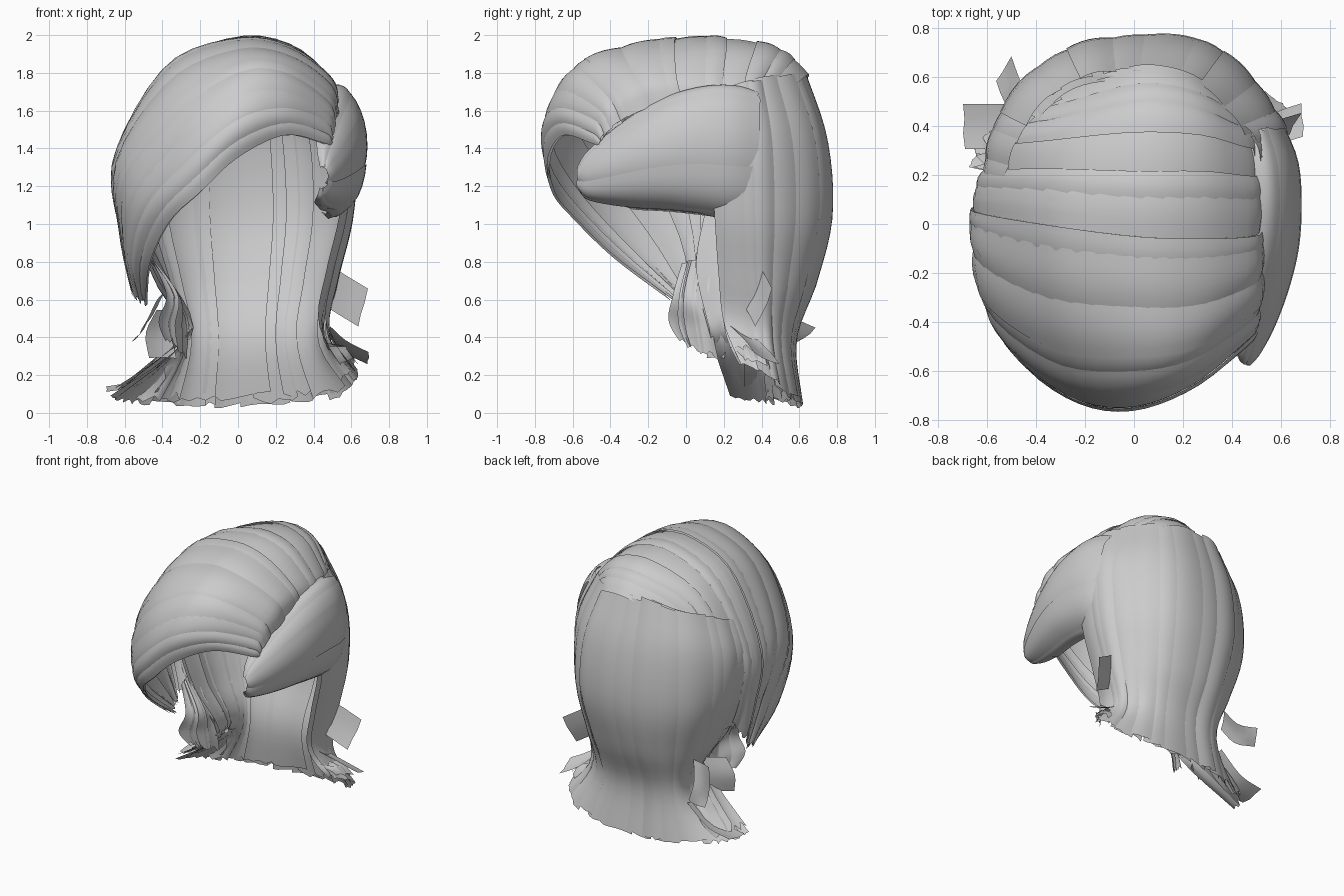
import bpy, math, random
from mathutils import Vector

random.seed(4)
CENTRE = Vector((0, 0, 1.1))


def spline(pts, t):
    """Catmull-Rom point at t in 0..1."""
    n = len(pts) - 1
    t = min(max(t, 0), 1) * n
    i = min(int(t), n - 1)
    f = t - i
    b, c = pts[i], pts[i + 1]
    a = pts[i - 1] if i > 0 else b * 2 - c
    d = pts[i + 2] if i + 2 <= n else c * 2 - b
    return 0.5 * (b * 2 + (c - a) * f + (a * 2 - b * 5 + c * 4 - d) * f * f
                  + (b * 3 - a - c * 3 + d) * f ** 3)


def surf(net, u, v):
    return spline([spline(p, v) for p in net], u)


def normal(net, u, v):
    e = 0.01
    du = surf(net, min(u + e, 1), v) - surf(net, max(u - e, 0), v)
    dv = surf(net, u, min(v + e, 1)) - surf(net, u, max(v - e, 0))
    n = du.cross(dv).normalized()
    p = surf(net, u, v) - CENTRE
    return -n if n.dot(p) < 0 else n


def locks(name, paths, count, overlap=0.2, bulge=0.009, ragged=0.03,
          start_ragged=0.02, across=6, along=24, inset=0, tilt=0.008):
    """Cover the surface through the given strand paths with overlapping locks."""
    net = [[Vector(p) for p in path] for path in paths]
    # Uneven lock widths
    cuts = [(k + (random.uniform(-.3, .3) if 0 < k < count else 0)) / count
            for k in range(count + 1)]
    verts, faces = [], []
    for k in range(count):
        u0 = max(0, cuts[k] - overlap / count)
        u1 = min(1, cuts[k + 1] + overlap / count)
        v0 = random.uniform(0, start_ragged)
        v1 = 1 - random.uniform(0, ragged)
        lift = random.uniform(-0.006, 0.006) - inset
        lean = random.uniform(-tilt, tilt)
        tips = [random.uniform(0, ragged * 0.6) for _ in range(across + 1)]
        base = len(verts)
        for j in range(along + 1):
            s = j / along
            for i in range(across + 1):
                c = i / across
                v = v0 + (v1 - v0 - tips[i]) * s
                u = u0 + (u1 - u0) * c
                h = lift + lean * (c - .5) * 2 + bulge * (math.sin(math.pi * c) - 0.6)
                verts.append(surf(net, u, v) + normal(net, u, v) * h)
        w = across + 1
        for j in range(along):
            for i in range(across):
                a = base + j * w + i
                faces.append((a, a + 1, a + w + 1, a + w))
    me = bpy.data.meshes.new(name)
    me.from_pydata(verts, [], faces)
    me.polygons.foreach_set("use_smooth", [True] * len(faces))
    ob = bpy.data.objects.new(name, me)
    bpy.context.collection.objects.link(ob)
    return ob


# Fringe and crown: strands sweep from the right parting over to the left
ridge = [(.53, -.02, 1.66), (.49, -.05, 1.78), (.28, -.06, 1.94), (0, -.05, 1.985),
         (-.38, 0, 1.84), (-.655, .05, 1.35), (-.62, .08, .95), (-.53, .08, .62)]
fringe = [
    [(.50, -.46, 1.41), (.46, -.51, 1.43), (.25, -.66, 1.47), (0, -.74, 1.35), (-.2, -.72, 1.17),
     (-.36, -.60, 1.02), (-.47, -.37, .80), (-.5, -.03, .55)],
    [(.51, -.43, 1.47), (.47, -.48, 1.55), (.25, -.66, 1.62), (0, -.755, 1.56), (-.25, -.72, 1.36),
     (-.49, -.54, 1.10), (-.57, -.27, .82), (-.52, 0, .56)],
    [(.52, -.34, 1.54), (.48, -.40, 1.66), (.25, -.55, 1.81), (0, -.60, 1.81), (-.32, -.57, 1.60),
     (-.60, -.36, 1.25), (-.61, -.12, .90), (-.54, .03, .57)],
    [(.53, -.19, 1.61), (.49, -.25, 1.75), (.27, -.33, 1.90), (0, -.34, 1.93), (-.36, -.3, 1.77),
     (-.645, -.15, 1.35), (-.62, 0, .95), (-.54, .06, .59)],
    ridge]
locks("swept_fringe", fringe, 8, along=30)
locks("fringe_underlayer", fringe, 6, along=24, inset=.025)

locks("crown", [
    ridge,
    [(.53, .2, 1.67), (.47, .2, 1.78), (.28, .22, 1.94), (0, .22, 1.98), (-.36, .23, 1.82),
     (-.61, .22, 1.38), (-.58, .2, 1.05), (-.46, .15, .75)],
    [(.49, .38, 1.66), (.42, .40, 1.77), (.25, .47, 1.90), (0, .49, 1.92), (-.34, .42, 1.76),
     (-.55, .39, 1.42), (-.55, .36, 1.10), (-.48, .32, .8)],
    [(.39, .50, 1.64), (.34, .55, 1.71), (.2, .63, 1.78), (0, .65, 1.78), (-.27, .56, 1.65),
     (-.42, .53, 1.40), (-.47, .50, 1.2), (-.46, .47, .95)],
], 6)

# Long curtain wrapping from the right side round the back to the left side
curtain = [
    [(.55, .13, 1.72), (.61, .13, 1.40), (.58, .15, 1.05), (.51, .17, .75), (.47, .20, .48), (.6, .30, .24)],
    [(.49, .33, 1.78), (.62, .36, 1.45), (.61, .37, 1.05), (.53, .38, .70), (.48, .41, .40), (.64, .46, .17)],
    [(.36, .48, 1.80), (.475, .57, 1.45), (.49, .59, 1.05), (.43, .55, .70), (.38, .51, .38), (.50, .56, .06)],
    [(.18, .60, 1.82), (.24, .725, 1.45), (.26, .75, 1.05), (.23, .67, .70), (.2, .57, .38), (.25, .61, .03)],
    [(-.1, .62, 1.82), (-.12, .73, 1.45), (-.12, .76, 1.05), (-.1, .69, .70), (-.08, .58, .38), (-.1, .61, 0)],
    [(-.33, .53, 1.75), (-.40, .61, 1.45), (-.41, .63, 1.05), (-.34, .58, .70), (-.28, .52, .38), (-.36, .55, 0)],
    [(-.47, .34, 1.68), (-.575, .38, 1.40), (-.56, .38, 1.05), (-.44, .35, .70), (-.31, .34, .40), (-.6, .41, .04)],
    [(-.53, .14, 1.60), (-.62, .16, 1.35), (-.57, .1, 1.05), (-.42, .05, .75), (-.27, .13, .40), (-.71, .24, .06)]]
locks("back_curtain", curtain, 14, ragged=.02)
locks("curtain_underlayer", curtain, 10, ragged=.04, inset=.03)

# Rolled puff over the right temple: stations are y, low z, high z, inner x, outer x
stations = [(-.575, 1.19, 1.30, .44, .47), (-.53, 1.13, 1.38, .43, .51), (-.42, 1.10, 1.48, .43, .57),
            (-.26, 1.08, 1.60, .45, .63), (-.09, 1.07, 1.69, .48, .67),
            (.09, 1.05, 1.74, .5, .68), (.26, 1.03, 1.745, .49, .665),
            (.42, 1.05, 1.70, .46, .60)]
rolls = []
for deg in (-5, 25, 60, 95, 130, 165, 190):
    a = math.radians(deg)
    rolls.append([(xi + (xo - xi) * math.sin(a), y,
                   (lo + hi) / 2 + (hi - lo) / 2 * math.cos(a))
                  for y, lo, hi, xi, xo in stations])
locks("temple_puff", rolls, 5, bulge=.008, ragged=.03, start_ragged=.01)

# Small lock gathered below the end of the fringe
locks("left_gathered_lock", [
    [(-.45, -.02, .80), (-.38, -.07, .62), (-.42, -.09, .48), (-.36, 0, .33)],
    [(-.47, .06, .82), (-.31, .03, .62), (-.31, .05, .45), (-.3, .08, .28)],
    [(-.48, .14, .82), (-.33, .12, .62), (-.28, .14, .45), (-.28, .18, .25)],
], 3, ragged=.12)

# Loose flicked tips: strand path, then half width as a vector
tips = {
    "right_upper_tip": ([(.49, .36, .66), (.57, .39, .61), (.67, .42, .55)], (.03, .04, .1)),
    "right_lower_tip": ([(.48, .30, .42), (.57, .38, .34), (.71, .43, .27)], (0, .07, -.03)),
    "left_upper_tip": ([(-.42, .42, .60), (-.48, .50, .48), (-.54, .66, .40)], (.03, .05, .04)),
    "left_middle_tip": ([(-.36, .20, .55), (-.42, .18, .42), (-.40, .16, .28)], (.07, .05, 0)),
    "left_lower_tip": ([(-.35, .40, .30), (-.52, .40, .16), (-.70, .40, .12)], (0, .09, .02)),
}
for name, (path, half) in tips.items():
    h = Vector(half)
    locks(name, [[Vector(p) - h for p in path], [Vector(p) + h for p in path]],
          1, ragged=.06, across=3, along=6)
